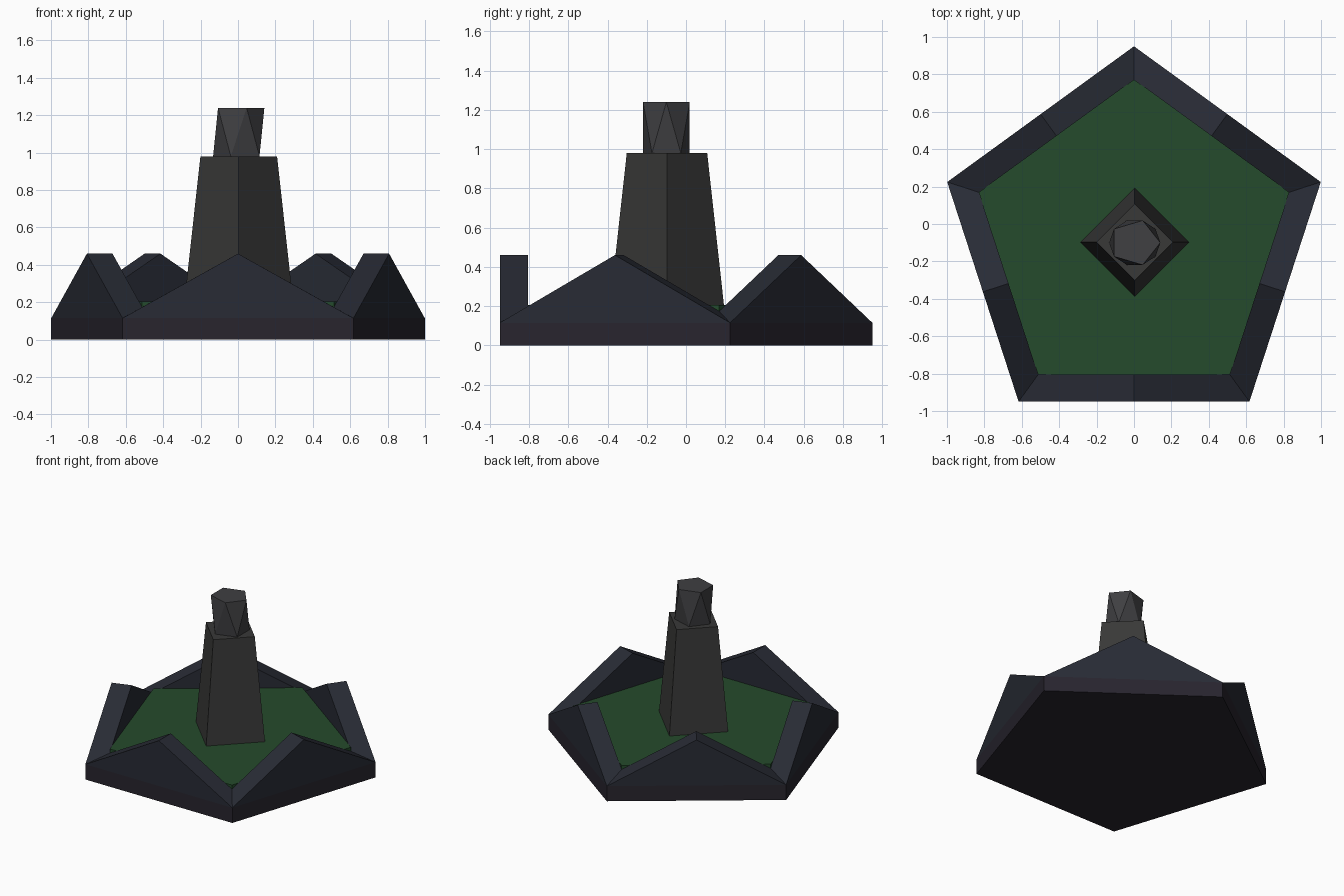
import bpy, bmesh
from math import sin, cos, pi, radians

if "Cube" in bpy.data.objects:
    bpy.data.objects.remove(bpy.data.objects["Cube"])

CY = -0.1                      # centre of the pentagon plan
R_OUT, R_IN = 1.05, 0.872      # outer and inner pentagon radii


def material(name, rgb):
    m = bpy.data.materials.new(name)
    m.diffuse_color = (*rgb, 1)
    m.use_nodes = True
    m.node_tree.nodes["Principled BSDF"].inputs["Base Color"].default_value = m.diffuse_color
    return m


def build(name, verts, faces, mat):
    bm = bmesh.new()
    vs = [bm.verts.new(v) for v in verts]
    for f in faces:
        bm.faces.new([vs[i] for i in f])
    bmesh.ops.recalc_face_normals(bm, faces=bm.faces)
    me = bpy.data.meshes.new(name)
    bm.to_mesh(me)
    bm.free()
    me.materials.append(mat)
    ob = bpy.data.objects.new(name, me)
    bpy.context.collection.objects.link(ob)
    return ob


def ring(n, rx, ry, z, start, cx=0.0, cy=CY):
    return [(cx + rx * cos(start + 2 * pi * i / n),
             cy + ry * sin(start + 2 * pi * i / n), z) for i in range(n)]


def frustum(name, low, high, mat):
    n = len(low)
    sides = [(i, (i + 1) % n, n + (i + 1) % n, n + i) for i in range(n)]
    return build(name, low + high,
                 sides + [tuple(range(n)), tuple(range(n, 2 * n))], mat)


wall_mat = material("dark slate", (0.021, 0.024, 0.035))
base_mat = material("dark plum", (0.021, 0.018, 0.027))
green_mat = material("grass green", (0.018, 0.07, 0.025))
stone_mat = material("dark stone", (0.04, 0.04, 0.039))
cap_mat = material("grey stone", (0.05, 0.05, 0.054))

# Pentagonal base slab
frustum("base_slab", ring(5, R_OUT, R_OUT, 0, pi / 2),
        ring(5, R_OUT, R_OUT, 0.115, pi / 2), base_mat)

# Grass floor inside the walls
frustum("grass_floor", ring(5, R_IN, R_IN, 0.115, pi / 2),
        ring(5, R_IN, R_IN, 0.205, pi / 2), green_mat)

# Ring of five gabled walls, mitred at the corners
Z0, ZV, ZP = 0.115, 0.174, 0.46
outer, valley = ring(5, R_OUT, R_OUT, Z0, pi / 2), ring(5, R_IN, R_IN, ZV, pi / 2)
foot = ring(5, R_IN, R_IN, Z0, pi / 2)
peak_o = ring(5, R_OUT * cos(pi / 5), R_OUT * cos(pi / 5), ZP, pi / 2 + pi / 5)
peak_i = ring(5, R_IN * cos(pi / 5), R_IN * cos(pi / 5), ZP, pi / 2 + pi / 5)
faces = []
for a in range(5):
    b = (a + 1) % 5
    O, V, F, P, Q = 0, 5, 10, 15, 20
    faces += [(O + a, O + b, P + a),                    # outer gable
              (F + b, F + a, V + a, Q + a, V + b),      # inner gable
              (O + a, P + a, Q + a, V + a),             # rising slope
              (P + a, O + b, V + b, Q + a),             # falling slope
              (O + a, F + a, F + b, O + b)]             # underside
build("gabled_walls", outer + valley + foot + peak_o + peak_i, faces, wall_mat)

# Tapered four-sided tower
frustum("tower", ring(4, 0.291, 0.291, 0.2, 0, 0.004, -0.097),
        ring(4, 0.205, 0.205, 0.98, 0, 0.004, -0.097), stone_mat)

# Faceted cap: two opposed pentagons joined by triangles
low = ring(5, 0.137, 0.125, 0.98, pi / 5, 0.004, CY)
high = ring(5, 0.137, 0.125, 1.24, 0, 0.004, CY)
tri = [(0, 1, 2, 3, 4), (5, 6, 7, 8, 9)]
for i in range(5):
    j = (i + 1) % 5
    tri += [(i, 5 + j, 5 + i), (i, j, 5 + j)]
build("tower_cap", low + high, tri, cap_mat)
